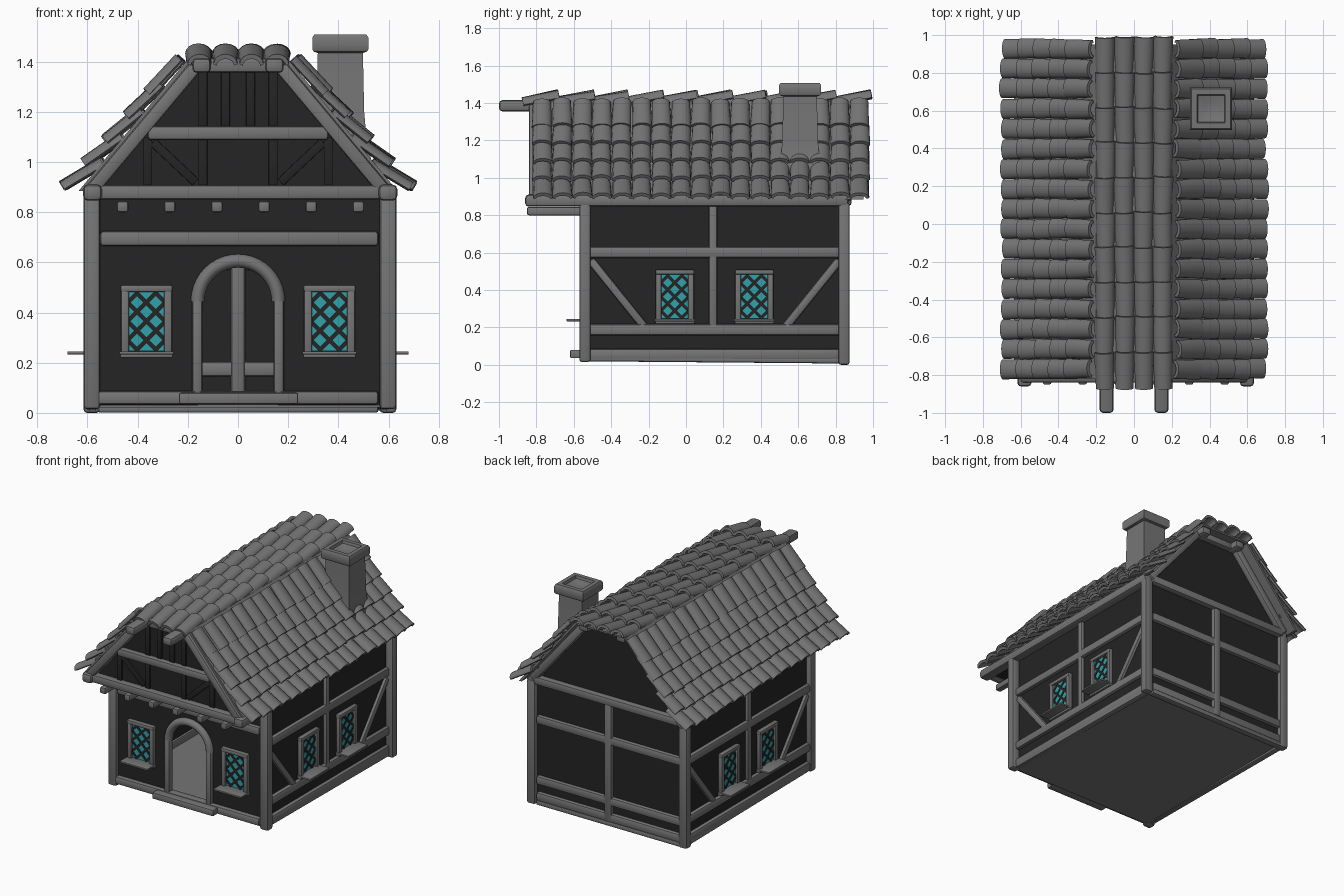
import bpy, bmesh, math, random
from mathutils import Matrix, Vector

random.seed(4)
if "Cube" in bpy.data.objects:
    bpy.data.objects.remove(bpy.data.objects["Cube"])


def material(name, rgb):
    m = bpy.data.materials.new(name)
    m.use_nodes = True
    m.diffuse_color = (*rgb, 1)
    m.node_tree.nodes["Principled BSDF"].inputs["Base Color"].default_value = (*rgb, 1)
    return m


GREY = material("weathered grey", (0.178, 0.178, 0.178))
DARK = material("dark plaster", (0.018, 0.018, 0.018))
TEAL = material("teal glass", (0.03, 0.36, 0.40))
X, Y, Z = Vector((1, 0, 0)), Vector((0, 1, 0)), Vector((0, 0, 1))


def finish(bm, name, mat, matrix=None):
    bmesh.ops.recalc_face_normals(bm, faces=bm.faces)
    for f in bm.faces:
        f.smooth = True
    me = bpy.data.meshes.new(name)
    bm.to_mesh(me)
    bm.free()
    me.set_sharp_from_angle(angle=math.radians(40))
    me.materials.append(mat)
    ob = bpy.data.objects.new(name, me)
    bpy.context.collection.objects.link(ob)
    if matrix:
        ob.matrix_world = matrix
    return ob


def add_beam(bm, a, b, w, d, out=Y, bevel=0.014):
    """Rounded bar from a to b, d deep along out and w wide across it."""
    a, b = Vector(a), Vector(b)
    along = (b - a).normalized()
    side = along.cross(out).normalized()
    deep = side.cross(along)
    m = Matrix((side * w, deep * d, along * (b - a).length)).transposed().to_4x4()
    m.translation = (a + b) / 2
    verts = bmesh.ops.create_cube(bm, size=1, matrix=m)["verts"]
    if bevel:
        edges = list({e for v in verts for e in v.link_edges})
        bmesh.ops.bevel(bm, geom=edges, offset=bevel, segments=2, profile=0.5, affect='EDGES')


def beams(name, bars, w, d, out=Y, bevel=0.014, mat=GREY, matrix=None):
    bm = bmesh.new()
    for a, b in bars:
        add_beam(bm, a, b, w, d, out, bevel)
    return finish(bm, name, mat, matrix)


def panel(name, outline, y0, y1, mat):
    """Extrude an x-z outline from y0 to y1."""
    bm = bmesh.new()
    face = bm.faces.new([bm.verts.new((x, y0, z)) for x, z in outline])
    new = bmesh.ops.extrude_face_region(bm, geom=[face])["geom"]
    bmesh.ops.translate(bm, vec=(0, y1 - y0, 0), verts=[v for v in new if isinstance(v, bmesh.types.BMVert)])
    return finish(bm, name, mat)


FRONT, BACK, SIDE, JETTY = -0.54, 0.845, 0.58, -0.81

# Walls, floor and gables; the doorway is an open arch
arch = [(-0.16 * math.cos(t * math.pi / 16), 0.45 + 0.16 * math.sin(t * math.pi / 16)) for t in range(17)]
panel("front_wall", [(-SIDE, 0.03), (-0.16, 0.03)] + arch + [(0.16, 0.03), (SIDE, 0.03), (SIDE, 0.88), (-SIDE, 0.88)],
      FRONT, FRONT + 0.015, DARK)
panel("back_wall", [(-SIDE, 0.03), (SIDE, 0.03), (SIDE, 0.88), (-SIDE, 0.88)], BACK - 0.01, BACK, DARK)
for name, s in (("left", 1), ("right", -1)):
    panel(name + "_wall", [(s * SIDE, 0.03), (s * 0.57, 0.03), (s * 0.57, 0.88), (s * SIDE, 0.88)], FRONT, BACK, DARK)
panel("floor", [(-SIDE, 0.022), (SIDE, 0.022), (SIDE, 0.036), (-SIDE, 0.036)], FRONT, BACK, GREY)
gable = [(-0.59, 0.87), (0.59, 0.87), (0.18, 1.38), (-0.18, 1.38)]
panel("front_gable", gable, JETTY + 0.015, JETTY + 0.03, DARK)
panel("back_gable", gable, BACK - 0.01, BACK, DARK)
panel("jetty_soffit", [(-0.57, 0.86), (0.57, 0.86), (0.57, 0.87), (-0.57, 0.87)], JETTY, FRONT, DARK)

# Main frame
beams("corner_posts", [((x, y, z), (x, y, 0.87)) for x in (-0.583, 0.598) for y, z in ((FRONT, 0.015), (BACK, 0))],
      0.066, 0.06)
beams("wall_plates", [((x, -0.86, 0.878), (x, 0.87, 0.878)) for x in (-0.58, 0.598)], 0.074, 0.064, Z, 0.018)
beams("ridge_beams", [((x, -1, 1.385), (x, 0.94, 1.385)) for x in (-0.145, 0.145)], 0.074, 0.06, Z, 0.018)
beams("joists", [((-0.46 + i * 0.188, -0.85, 0.822), (-0.46 + i * 0.188, FRONT, 0.822)) for i in range(6)],
      0.045, 0.045, Z, 0.01)
for name, y in (("front", JETTY), ("back", BACK + 0.01)):
    beams(name + "_rafters", [((s * 0.585, y, 0.885), (s * 0.17, y, 1.38)) for s in (-1, 1)], 0.055, 0.06)
    beams(name + "_tie_beams", [((-0.57, y, 0.88), (0.57, y, 0.88)), ((-0.15, y, 1.385), (0.15, y, 1.385))], 0.058, 0.06)
beams("gable_collar", [((-0.36, JETTY, 1.115), (0.36, JETTY, 1.115))], 0.056, 0.05)

# Dark boarding on the front gable
y = JETTY + 0.012
boards = [((x, y, 0.9), (x, y, 1.1)) for x in (-0.36, -0.14, 0.14, 0.36)]
boards += [((x, y, 1.13), (x, y, 1.37)) for x in (-0.14, -0.05, 0.05, 0.14)]
boards += [((s * 0.34, y, 1.08), (s * 0.17, y, 0.92)) for s in (-1, 1)]
beams("gable_boards", boards, 0.035, 0.018, bevel=0.003, mat=DARK)

# Rails and studs on each wall
beams("front_rail", [((-0.55, FRONT, 0.695), (0.56, FRONT, 0.695))], 0.06, 0.05)
beams("front_sill", [((-0.56, FRONT, 0.06), (0.56, FRONT, 0.06))], 0.055, 0.06)
beams("back_ground_plate", [((-0.56, BACK, 0.018), (0.56, BACK, 0.018))], 0.034, 0.05, bevel=0.01)
beams("back_rails", [((-0.56, BACK, z), (0.56, BACK, z)) for z in (0.06, 0.175, 0.6)], 0.06, 0.05)
beams("back_stud", [((0, BACK, 0.03), (0, BACK, 0.87))], 0.058, 0.06)
for name, s in (("left", 1), ("right", -1)):
    x = s * SIDE
    beams(name + "_rails", [((x, FRONT, z), (x, BACK, z)) for z in (0.055, 0.188, 0.602)], 0.06, 0.05, X)
    beams(name + "_ground_plate", [((x, FRONT, 0.034), (x, BACK, 0.022))], 0.03, 0.045, X, 0.01)
    beams(name + "_stud", [((x, 0.145, 0.2), (x, 0.145, 0.87))], 0.045, 0.045, X)
    beams(name + "_braces", [((x, -0.51, 0.56), (x, -0.22, 0.2)), ((x, 0.82, 0.56), (x, 0.53, 0.2))], 0.045, 0.04, X)

# Door surround and step
beams("door_jambs", [((x, FRONT, 0.06), (x, FRONT, 0.46)) for x in (-0.162, 0.162)], 0.042, 0.05)
bm = bmesh.new()
ring = []
for i in range(12):
    t = i * math.tau / 12
    ring.append(bm.verts.new((0.161 + 0.027 * math.cos(t), FRONT + 0.03 * math.sin(t), 0.445)))
loop = [bm.edges.new((ring[i - 1], ring[i])) for i in range(12)]
bmesh.ops.spin(bm, geom=ring + loop, cent=(0, 0, 0.445), axis=(0, -1, 0), angle=math.pi, steps=20)
bmesh.ops.holes_fill(bm, edges=[e for e in bm.edges if e.is_boundary])
finish(bm, "door_arch", GREY)
beams("door_step", [((-0.235, -0.585, 0.058), (0.24, -0.585, 0.058))], 0.045, 0.07, bevel=0.008)


# Windows, built facing -y around their centre and then turned
def window(name, x, y, turn):
    m = Matrix.Translation((x, y, 0.365)) @ Matrix.Rotation(turn, 4, 'Z')
    hw, hh = 0.072, 0.118
    beams(name + "_glass", [((0, -0.008, -hh), (0, -0.008, hh))], 2 * hw, 0.006, bevel=0, mat=TEAL, matrix=m)
    bars = []
    for s in (-1, 1):
        for k in range(-2, 3):
            c = k * 0.075
            lo, hi = sorted(((-hh - c) * s, (hh - c) * s))
            lo, hi = max(lo, -hw), min(hi, hw)
            if hi - lo > 0.01:
                bars.append(((lo, -0.012, s * lo + c), (hi, -0.012, s * hi + c)))
    beams(name + "_lattice", bars, 0.017, 0.004, bevel=0, mat=DARK, matrix=m)
    beams(name + "_jambs", [((v, -0.01, -0.13), (v, -0.01, 0.13)) for v in (-0.086, 0.086)],
          0.032, 0.034, bevel=0.008, matrix=m)
    beams(name + "_head", [((-0.104, -0.01, 0.131), (0.104, -0.01, 0.131))], 0.028, 0.04, bevel=0.008, matrix=m)
    beams(name + "_foot", [((-0.106, -0.01, -0.135), (0.106, -0.01, -0.135))], 0.022, 0.04, bevel=0.006, matrix=m)
    beams(name + "_ledge", [((-0.108, -0.05, -0.126), (0.108, -0.05, -0.126))], 0.012, 0.1, bevel=0.003, matrix=m)


for name, s in (("left", 1), ("right", -1)):
    window("front_window_" + name, s * 0.365, FRONT, 0)
    for k, y in (("front", -0.06), ("rear", 0.365)):
        window(name + "_window_" + k, s * SIDE, y, s * math.pi / 2)

# Roof deck under the tiles
outer = [(-0.635, 0.885), (-0.2, 1.41), (0.2, 1.41), (0.635, 0.885)]
inner = [(0.615, 0.885), (0.19, 1.398), (-0.19, 1.398), (-0.615, 0.885)]
panel("roof_deck", outer + inner, -0.82, 0.95, GREY)


def add_tile(bm, a, b, up, width, rise, thick=0.013, n=8):
    """Curved shell tile, wider at end a than at end b."""
    a, b = Vector(a), Vector(b)
    along = (b - a).normalized()
    side = along.cross(up).normalized()
    up = side.cross(along)
    rings = []
    for p, w in ((a, width), (b, width * 0.9)):
        pts = []
        for t in (0, thick):
            arc = [math.pi * i / n for i in range(n + 1)]
            for q in (arc if t == 0 else reversed(arc)):
                pts.append(bm.verts.new(p + side * (w / 2 - t) * math.cos(q) + up * ((rise + thick - t) * math.sin(q) - t / 2)))
        rings.append(pts)
    lo, hi = rings
    c = len(lo)
    for i in range(c):
        bm.faces.new((lo[i - 1], lo[i], hi[i], hi[i - 1]))
    for r in rings:
        for i in range(n):
            bm.faces.new((r[i], r[i + 1], r[c - 2 - i], r[c - 1 - i]))


def jitter(k):
    return random.uniform(-k, k)


# Slope tiles: five courses in seventeen rows on each side, flaring at the eaves
for name, s in (("left", 1), ("right", -1)):
    bm = bmesh.new()
    for row in range(17):
        y = 0.928 - row * 0.106
        shift = jitter(0.006)
        for k in range(5):
            x, z = 0.69 - k * 0.086 + shift + jitter(0.004), 0.893 + k * 0.094 + jitter(0.004)
            tilt = math.radians(31 + 4 * k)
            add_tile(bm, (s * x, y + jitter(0.004), z),
                     (s * (x - 0.185 * math.cos(tilt)), y + jitter(0.004), z + 0.185 * math.sin(tilt)),
                     Vector((s, 0, 1)), 0.107, 0.02)
    finish(bm, name + "_roof_tiles", GREY)

# Ridge tiles: four lines along the flat top
bm = bmesh.new()
for col in range(4):
    x = -0.153 + col * 0.102
    for k in range(10):
        y = 0.99 - k * 0.185 + jitter(0.006)
        add_tile(bm, (x + jitter(0.005), y, 1.428 + jitter(0.005)), (x + jitter(0.005), max(y - 0.215, -0.87), 1.39),
                 Z, 0.106, 0.028)
finish(bm, "ridge_tiles", GREY)

# Chimney: flared shaft and cap with a shallow flue
bm = bmesh.new()
levels = [(0.125, 1.0), (0.104, 1.1), (0.095, 1.2), (0.09, 1.435), (0.106, 1.44), (0.112, 1.45), (0.112, 1.495),
          (0.104, 1.508), (0.075, 1.508), (0.07, 1.49), (0.035, 1.475)]
rings = []
for h, z in levels:
    rings.append([bm.verts.new((0.408 + u * h, 0.61 + v * h, z)) for u, v in ((-1, -1), (1, -1), (1, 1), (-1, 1))])
for lo, hi in zip(rings, rings[1:]):
    for i in range(4):
        bm.faces.new((lo[i - 1], lo[i], hi[i], hi[i - 1]))
bm.faces.new(rings[0])
bm.faces.new(rings[-1])
finish(bm, "chimney", GREY)
